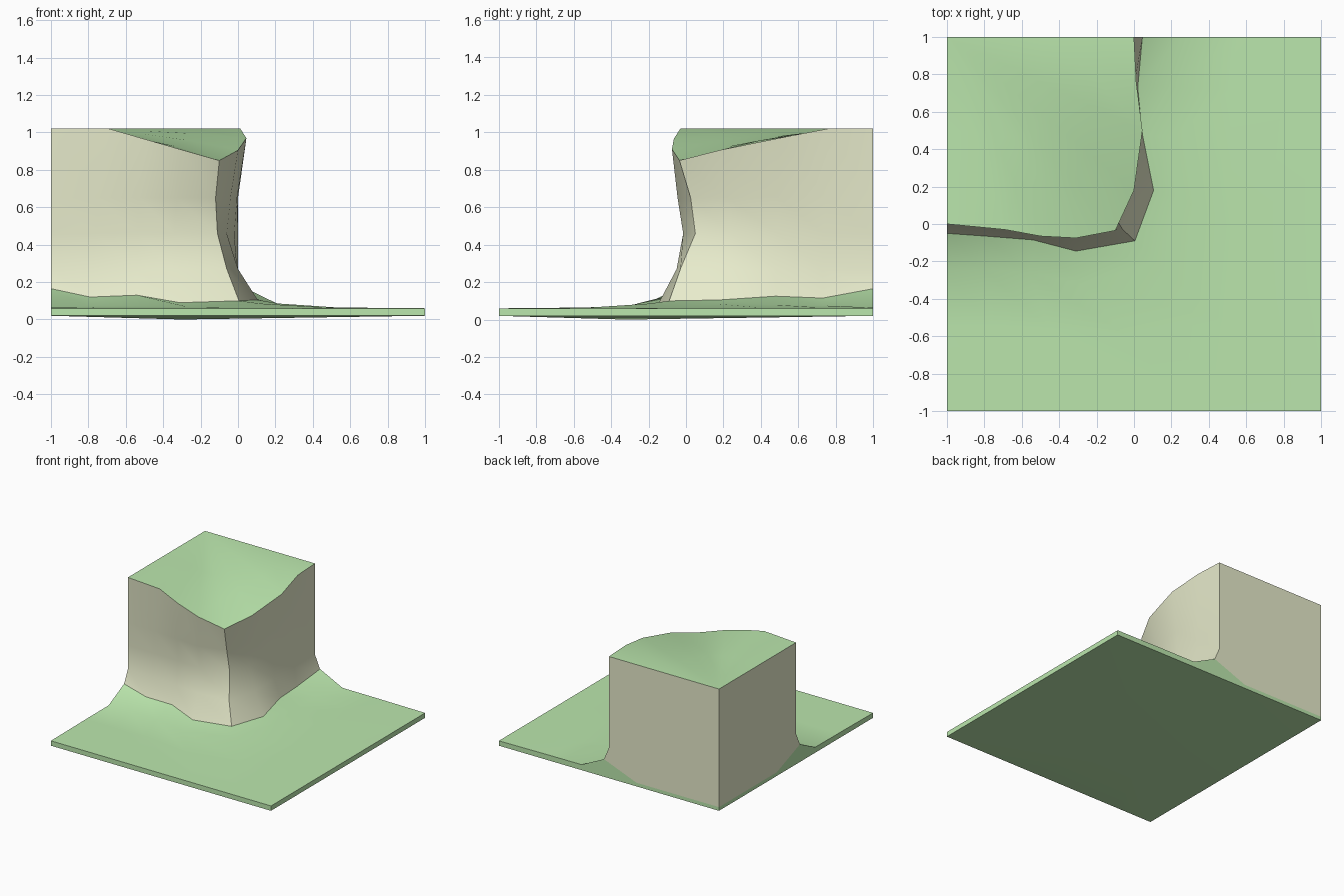
import bpy, bmesh, math
from mathutils import Vector as V

if "Cube" in bpy.data.objects:
    bpy.data.objects.remove(bpy.data.objects["Cube"])

GRASS, ROCK = 0, 1

def material(name, color):
    m = bpy.data.materials.new(name)
    m.diffuse_color = color
    m.use_nodes = True
    m.node_tree.nodes["Principled BSDF"].inputs["Base Color"].default_value = m.diffuse_color
    return m

# Cliff line from the left border, around the corner, to the back border
rim = [(-1, 0, 1.02), (-.69, -.03, 1.02), (-.5, -.065, .965), (-.31, -.075, .91), (-.1, -.035, .85),
       (0, .18, .905), (.045, .5, .97), (.012, .76, 1.02), (0, 1, 1.02)]
foot = [(-1, -.05, .165), (-.79, -.065, .12), (-.54, -.085, .13), (-.31, -.145, .09), (.005, -.09, .10),
        (.105, .18, .105), (.045, .48, .125), (.02, .73, .115), (.045, 1, .165)]
# Wall bulge (x, y) at three heights for each column
levels = (.65, .46, .27)
wall = [[(-1, 0), (-1, 0), (-1, 0)],
        [(-.75, -.01), (-.76, 0), (-.78, -.01)],
        [(-.53, -.03), (-.54, -.005), (-.54, -.03)],
        [(-.33, -.045), (-.34, -.015), (-.33, -.05)],
        [(-.12, .025), (-.11, .05), (-.06, -.03)],
        [(-.04, .22), (-.06, .24), (0, .22)],
        [(-.005, .49), (-.02, .49), (-.005, .48)],
        [(0, .75), (0, .74), (0, .73)],
        [(0, 1), (0, 1), (0, 1)]]
# Foot of the grassy skirt and the outer border it fans out to
skirt = [(-1, -.25, .065), (-.8, -.24, .07), (-.56, -.26, .07), (-.28, -.32, .07), (.12, -.2, .085),
         (.22, .15, .085), (.2, .46, .08), (.19, .73, .075), (.25, 1, .065)]
border = [(-1, -1), (-.7, -1), (-.3, -1), (.3, -1), (1, -1), (1, -.3), (1, .3), (1, .7), (1, 1)]

bm = bmesh.new()
cache = {}

def vert(p):
    key = tuple(round(c, 4) for c in p)
    if key not in cache:
        cache[key] = bm.verts.new(key)
    return cache[key]

def face(points, mat):
    vs = []
    for p in points:
        v = vert(p)
        if v not in vs:
            vs.append(v)
    if len(vs) > 2:
        f = bm.faces.new(vs)
        f.material_index = mat
        return f

def loft(rows, mat):
    for a, b in zip(rows, rows[1:]):
        for i in range(len(a) - 1):
            face((a[i], a[i + 1], b[i + 1], b[i]), mat)

# Plateau: rim shrinking toward the back left corner, easing up to flat
apex = V((-1, 1, 1.02))
plateau = []
for t in (0, .25, .5, 1):
    plateau.append([(r[0] + (apex.x - r[0]) * t, r[1] + (apex.y - r[1]) * t,
                     1.02 - (1.02 - r[2]) * (1 - t) ** 2) for r in rim])
loft(plateau, GRASS)

# Rock wall
cliff = [rim] + [[(*c[k], z) for c in wall] for k, z in enumerate(levels)] + [foot]
loft(cliff, ROCK)

# Ground from the foot of the cliff to the tile edge
edge = [(x, y, .06) for x, y in border]
middle = [tuple(V(s).lerp(V(e), .4)[:2]) + (.064,) for s, e in zip(skirt, edge)]
low = [(x, y, .02) for x, y in border]
loft([foot, skirt, middle, edge, low], GRASS)

# Flat cut sides at the left and the back
for i, mid in ((0, (-1, .25, .05)), (-1, (-.25, 1, .05))):
    corner = (-1, 1, .05)
    face([r[i] for r in reversed(plateau)] + [r[i] for r in cliff[1:]] + [mid, corner], ROCK)
    face([foot[i], skirt[i], middle[i], edge[i], low[i], (-1, 1, .02), corner, mid], GRASS)

# Underside with a shallow sag
under = low + [(-1, 1, .02)]
for a, b in zip(under, under[1:] + under[:1]):
    face((a, b, (-.3, -.32, 0)), GRASS)

bmesh.ops.recalc_face_normals(bm, faces=bm.faces)
me = bpy.data.meshes.new("cliff_corner_tile")
bm.to_mesh(me)
bm.free()
me.materials.append(material("grass", (.50, .80, .42, 1)))
me.materials.append(material("rock", (.80, .83, .60, 1)))
tile = bpy.data.objects.new("cliff_corner_tile", me)
bpy.context.collection.objects.link(tile)
bpy.context.view_layer.objects.active = tile
tile.select_set(True)
bpy.ops.object.shade_smooth_by_angle(angle=math.radians(40))
